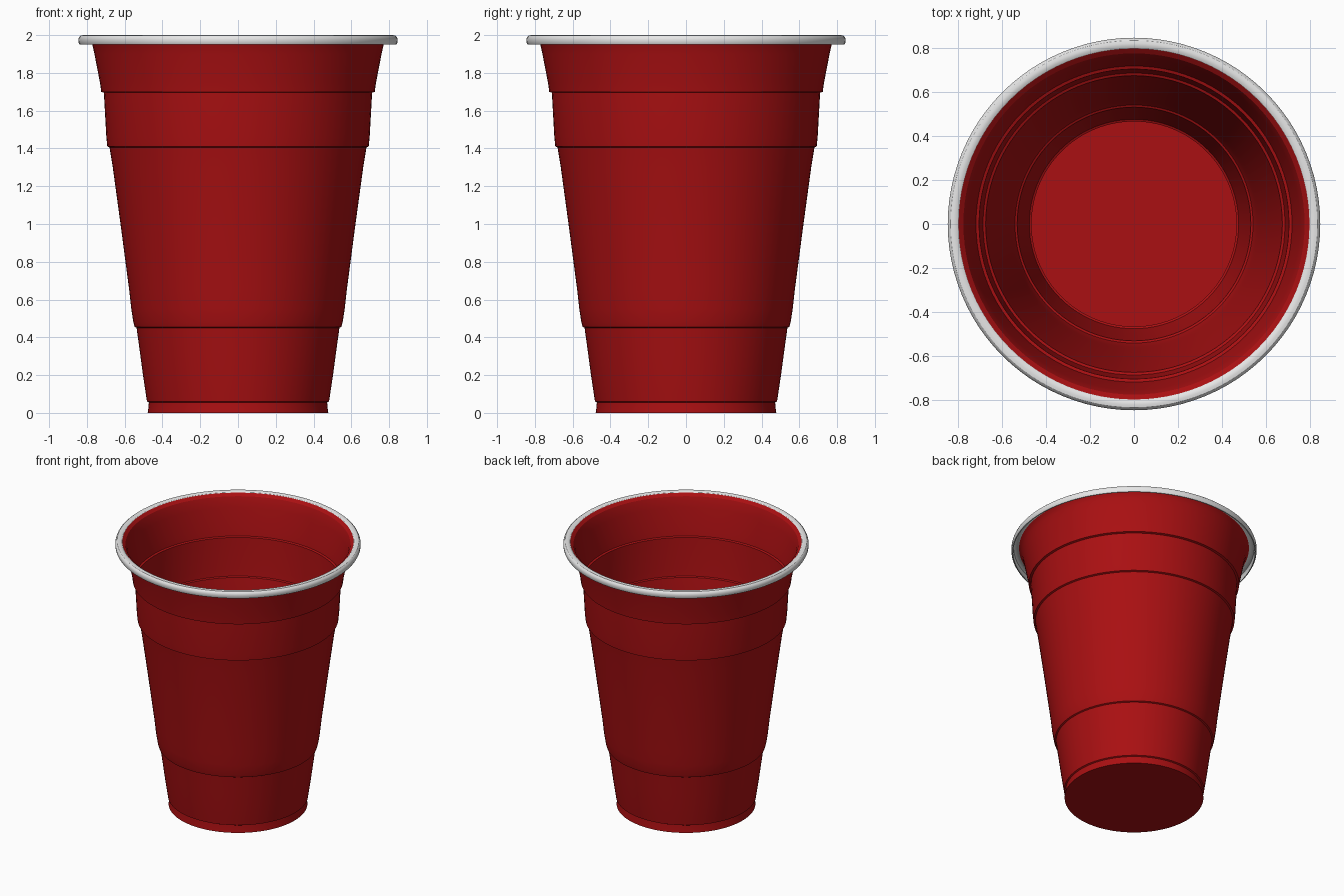
import bpy, bmesh, math

if "Cube" in bpy.data.objects:
    bpy.data.objects.remove(bpy.data.objects["Cube"])

SEGMENTS = 96


def material(name, rgb):
    m = bpy.data.materials.new(name)
    m.diffuse_color = (*rgb, 1.0)
    m.use_nodes = True
    m.node_tree.nodes["Principled BSDF"].inputs["Base Color"].default_value = m.diffuse_color
    return m


def lathe(name, profile, mat, closed=False):
    """Spin an (r, z) profile around the z axis."""
    bm = bmesh.new()
    verts = [bm.verts.new((r, 0, z)) for r, z in profile]
    pairs = list(zip(verts, verts[1:]))
    if closed:
        pairs.append((verts[-1], verts[0]))
    edges = [bm.edges.new(p) for p in pairs]
    bmesh.ops.spin(bm, geom=verts + edges, cent=(0, 0, 0), axis=(0, 0, 1),
                   angle=2 * math.pi, steps=SEGMENTS, use_duplicate=False)
    bmesh.ops.remove_doubles(bm, verts=bm.verts[:], dist=1e-4)
    bmesh.ops.recalc_face_normals(bm, faces=bm.faces[:])
    me = bpy.data.meshes.new(name)
    bm.to_mesh(me)
    bm.free()
    me.materials.append(mat)
    ob = bpy.data.objects.new(name, me)
    bpy.context.collection.objects.link(ob)
    bpy.ops.object.select_all(action='DESELECT')
    ob.select_set(True)
    bpy.context.view_layer.objects.active = ob
    bpy.ops.object.shade_smooth_by_angle(angle=math.radians(32))
    return ob


red = material("cup red", (0.40, 0.005, 0.006))
white = material("rim white", (0.80, 0.80, 0.80))

# Outer wall of the cup, from floor centre up to under the lip
outer = [
    (0.478, 0.0), (0.474, 0.03), (0.472, 0.055), (0.482, 0.06),     # foot
    (0.488, 0.10), (0.503, 0.20), (0.519, 0.32), (0.537, 0.45),     # lower section
    (0.547, 0.455), (0.554, 0.48), (0.565, 0.55), (0.576, 0.65),    # main body
    (0.622, 1.0), (0.663, 1.30), (0.676, 1.38), (0.680, 1.405),
    (0.692, 1.41), (0.697, 1.46), (0.710, 1.695),                   # middle band
    (0.724, 1.70), (0.731, 1.75), (0.760, 1.90), (0.770, 1.945),    # top band
    (0.781, 1.975), (0.796, 1.992),
]
# Matching inner wall makes a thin shell with a floor on both sides
WALL = 0.007
inner = [(r - WALL, max(z, 0.008)) for r, z in reversed(outer[:-1])]
lathe("cup_body", [(0, 0)] + outer + inner + [(0, 0.008)], red)

# Rolled white lip, open underneath
lip = [
    (0.792, 1.984), (0.798, 1.994), (0.808, 1.999), (0.820, 2.0),
    (0.832, 1.998), (0.841, 1.990), (0.845, 1.978), (0.844, 1.960), (0.839, 1.950),
    (0.832, 1.950), (0.836, 1.962), (0.836, 1.976), (0.829, 1.988),
    (0.818, 1.992), (0.806, 1.990),
]
lathe("rim", lip, white, closed=True)
